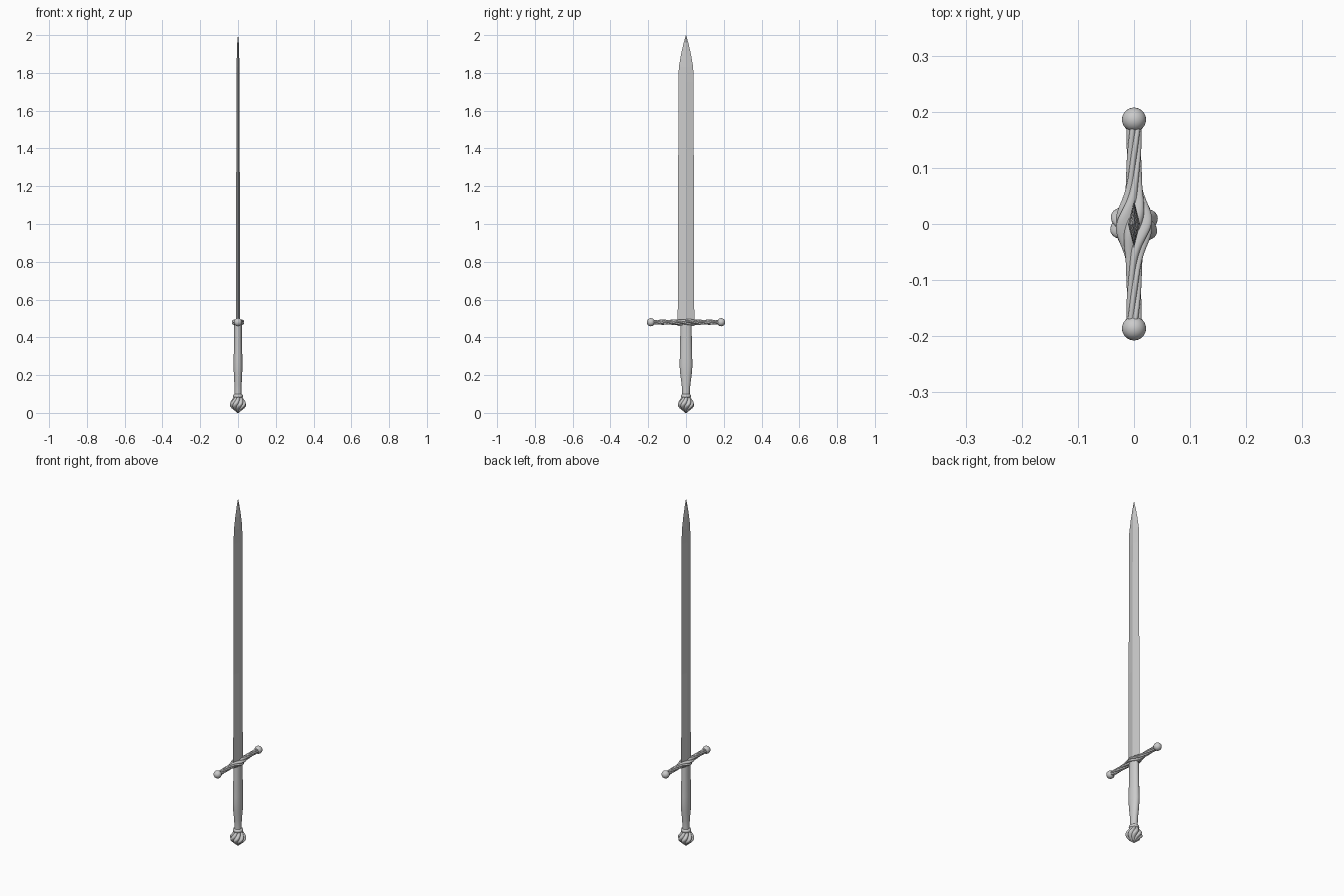
import bpy, bmesh
from math import sin, cos, pi, radians, exp

if "Cube" in bpy.data.objects:
    bpy.data.objects.remove(bpy.data.objects["Cube"])


def loft(name, rings, smooth_angle=None):
    """Skin a list of equal-length point rings and cap both ends."""
    bm = bmesh.new()
    loops = [[bm.verts.new(p) for p in ring] for ring in rings]
    n = len(loops[0])
    for a, b in zip(loops, loops[1:]):
        for i in range(n):
            j = (i + 1) % n
            bm.faces.new((a[i], a[j], b[j], b[i]))
    bm.faces.new(loops[0][::-1])
    bm.faces.new(loops[-1])
    bmesh.ops.recalc_face_normals(bm, faces=bm.faces)
    mesh = bpy.data.meshes.new(name)
    bm.to_mesh(mesh)
    bm.free()
    obj = bpy.data.objects.new(name, mesh)
    bpy.context.collection.objects.link(obj)
    if smooth_angle:
        bpy.ops.object.select_all(action='DESELECT')
        bpy.context.view_layer.objects.active = obj
        obj.select_set(True)
        bpy.ops.object.shade_smooth_by_angle(angle=radians(smooth_angle))
    return obj


def ellipse(rx, ry, z, n=24):
    return [(rx * cos(2 * pi * i / n), ry * sin(2 * pi * i / n), z) for i in range(n)]


def lobed(lobes, depth, twist, n):
    """Unit cross-section of rounded strands with sharp grooves, turned by twist."""
    pts = []
    for i in range(n):
        a = 2 * pi * i / n
        r = 1 - depth * (1 - abs(sin(lobes * a / 2)))
        pts.append((r * cos(a + twist), r * sin(a + twist)))
    return pts


def interp(profile, z):
    for (z0, r0), (z1, r1) in zip(profile, profile[1:]):
        if z <= z1:
            return r0 + (r1 - r0) * (z - z0) / (z1 - z0)
    return profile[-1][1]


# Blade: diamond section tapering to a point
blade = [(0.46, 0.011, 0.044), (1.0, 0.010, 0.042), (1.75, 0.008, 0.040),
         (1.83, 0.008, 0.038), (1.90, 0.006, 0.026), (1.96, 0.004, 0.012), (2.0, 0.0004, 0.0006)]
loft("blade", [ellipse(t, w, z, 4) for z, t, w in blade])

# Grip: swelling oval handle
grip = [(0.08, 0.019, 0.021), (0.11, 0.018, 0.020), (0.15, 0.019, 0.023), (0.20, 0.022, 0.030),
        (0.25, 0.0235, 0.034), (0.29, 0.023, 0.033), (0.38, 0.021, 0.031), (0.475, 0.020, 0.029)]
loft("grip", [ellipse(rx, ry, z) for z, rx, ry in grip], 40)

# Collar between grip and pommel
collar = [(0.080, 0.022), (0.084, 0.026), (0.090, 0.027), (0.096, 0.025), (0.099, 0.020)]
loft("pommel_collar", [ellipse(r, r, z) for z, r in collar], 60)

# Pommel: spiral-fluted bulb
bulb = [(0.0, 0.004), (0.006, 0.011), (0.015, 0.022), (0.025, 0.034), (0.035, 0.042),
        (0.045, 0.0445), (0.055, 0.042), (0.065, 0.036), (0.075, 0.029), (0.086, 0.023)]
rings = []
for k in range(25):
    z = 0.086 * k / 24
    r = interp(bulb, z)
    rings.append([(r * x, r * y, z) for x, y in lobed(8, 0.2, 1.4 * k / 24, 64)])
loft("pommel", rings, 40)

# Crossguard: twisted strands bulging around the blade
rings = []
for k in range(61):
    y = -0.172 + 0.344 * k / 60
    swell = exp(-(y / 0.045) ** 2)
    rx, rz = 0.0135 + 0.021 * swell, 0.0135 + 0.0055 * swell
    rings.append([(rx * x, y, 0.48 + rz * v) for x, v in lobed(6, 0.24, -17 * y, 48)])
loft("crossguard", rings, 40)

# Ball ends of the crossguard
for side, y in (("left", -0.186), ("right", 0.186)):
    bpy.ops.mesh.primitive_uv_sphere_add(segments=24, ring_count=16, radius=0.0215, location=(0, y, 0.48))
    bpy.context.object.name = "guard_ball_" + side
    bpy.ops.object.shade_smooth()
